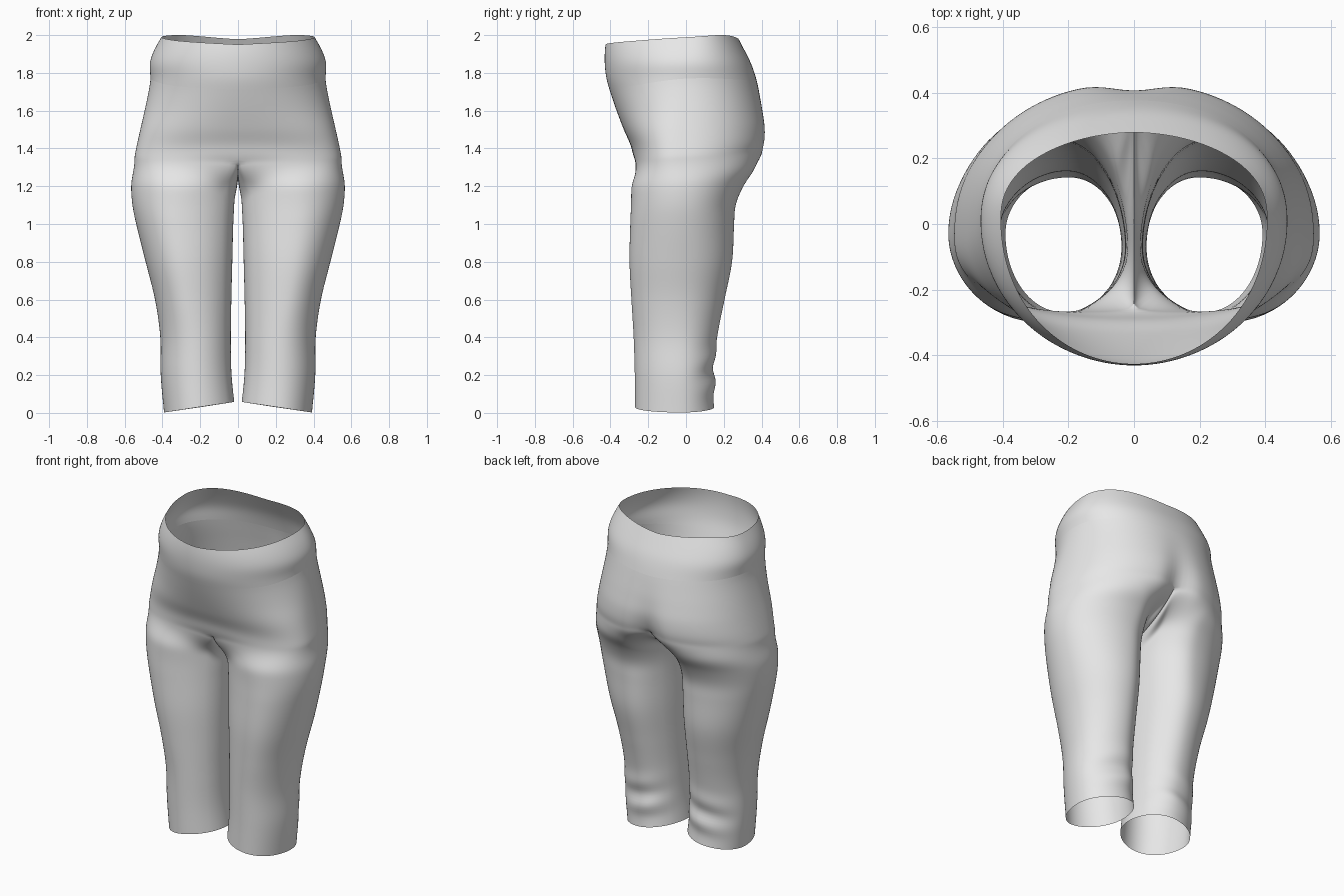
import bpy, bmesh, math

if "Cube" in bpy.data.objects:
    bpy.data.objects.remove(bpy.data.objects["Cube"])

M, K = 32, 18          # segments round the outside / along the crotch seam
PI = math.pi

# torso: z, half width, front y, back y, widest y, front squareness, cleft depth
TORSO = [
    (1.30, .560, -.283, .370, -.03, 2.5, .080),
    (1.40, .540, -.288, .422, -.03, 2.5, .060),
    (1.50, .518, -.330, .430, -.03, 2.3, .030),
    (1.60, .495, -.368, .413, -.02, 2.1, .012),
    (1.70, .474, -.402, .390, -.01, 2.0, .003),
    (1.77, .464, -.422, .372, 0.00, 2.0, .000),
    (1.85, .468, -.431, .345, 0.01, 2.0, .000),
    (1.92, .445, -.430, .310, 0.02, 2.0, .000),
    (2.00, .400, -.420, .268, 0.03, 2.0, .000)]
# leg: z, inner x, outer x, front y, back y, x of front point, x of back point
LEG = [
    (0.0, .013, .392, -.270, .150, .21, .20),
    (0.2, .034, .410, -.272, .150, .22, .20),
    (0.4, .038, .412, -.278, .166, .23, .21),
    (0.6, .035, .440, -.290, .205, .26, .22),
    (0.8, .030, .490, -.300, .245, .29, .23),
    (1.0, .025, .540, -.296, .256, .31, .23),
    (1.1, .020, .560, -.292, .264, .31, .23),
    (1.2, .017, .567, -.290, .305, .30, .22),
    (1.3, .010, .560, -.285, .370, .29, .21),
    (1.4, .010, .540, -.285, .422, .28, .20)]
RIM = [(0, 1.95), (.25, 1.968), (.5, 1.99), (.75, 2.0), (1, 1.978)]
BAND_SEAM = [(0, 1.71), (.25, 1.73), (.5, 1.77), (.75, 1.765), (1, 1.75)]
SPLIT = [(0, 1.33), (.5, 1.36), (1, 1.40)]
CROTCH_Z = [(0, 1.33), (.15, 1.275), (.3, 1.25), (.5, 1.252), (.7, 1.285), (.85, 1.33), (1, 1.40)]


def interp(table, t):
    """Smooth cubic interpolation of table rows by their first column."""
    n = len(table)
    t = min(max(t, table[0][0]), table[-1][0])
    i = 0
    while i < n - 2 and t > table[i + 1][0]:
        i += 1
    p, q = table[i], table[i + 1]
    a, b = table[max(i - 1, 0)], table[min(i + 2, n - 1)]
    h = q[0] - p[0]
    s = (t - p[0]) / h
    out = []
    for c in range(1, len(p)):
        m0 = (q[c] - a[c]) / (q[0] - a[0]) * h
        m1 = (b[c] - p[c]) / (b[0] - p[0]) * h
        out.append((2*s**3 - 3*s*s + 1)*p[c] + (s**3 - 2*s*s + s)*m0
                   + (3*s*s - 2*s**3)*q[c] + (s**3 - s*s)*m1)
    return out


def spow(v, n):
    return math.copysign(abs(v) ** (2 / n), v)


def crease(x, y, z):
    """Horizontal fold across the top of the thighs."""
    if y > -.1:
        return y
    return y + .018 * math.exp(-((z - 1.325) / .03) ** 2 - (x / .22) ** 2)


def torso_point(k, z):
    """k runs 0 at front centre to 1 at back centre."""
    a, yf, yb, yc, nf, cleft = interp(TORSO, z)
    s, c = math.sin(k * PI), math.cos(k * PI)
    n = nf if c > 0 else 2.2
    x = 0 if k in (0, 1) else a * spow(s, n)
    y = yc + (spow(c, n) * (yf - yc) if c > 0 else -spow(c, n) * (yb - yc))
    if c < 0:
        y -= cleft * math.exp(-(x / .075) ** 2)
    return x, crease(x, y, z), z


def leg_point(phi, z):
    """phi 0 front, pi/2 outside, pi back, 3pi/2 inside."""
    x0, x1, yf, yb, xf, xb = interp(LEG, z)
    s, c = math.sin(phi), math.cos(phi)
    yc = -.05 + .02 * s
    y = yc + (c * (yf - yc) if c > 0 else -c * (yb - yc))
    cx = xf + (xb - xf) * (y - yf) / (yb - yf)
    x = cx + s * ((x1 - cx) if s > 0 else (cx - x0))
    # slack folds behind the calf
    if c < 0:
        y += .014 * c * c * math.sin(38 * z + 9 * x) * math.exp(-((z - .2) / .12) ** 2)
    return x, crease(x, y, z)


def add_grid(bm, rows, closed=False):
    vs = [[bm.verts.new(p) for p in r] for r in rows]
    n = len(vs[0])
    for r, q in zip(vs, vs[1:]):
        for i in range(n if closed else n - 1):
            j = (i + 1) % n
            bm.faces.new((r[i], q[i], q[j], r[j]))


def torso_rows(top, bottom, count):
    rows = []
    for j in range(count + 1):
        v = j / count
        rows.append([torso_point(i / M, interp(top, i / M)[0] * (1 - v)
                                 + interp(bottom, i / M)[0] * v) for i in range(M + 1)])
    return rows


fabric = bpy.data.materials.new("light grey fabric")
fabric.diffuse_color = (.8, .8, .8, 1)
fabric.use_nodes = True
fabric.node_tree.nodes["Principled BSDF"].inputs["Base Color"].default_value = fabric.diffuse_color


def finish(name, bm):
    bmesh.ops.remove_doubles(bm, verts=bm.verts, dist=1e-4)
    me = bpy.data.meshes.new(name)
    bm.to_mesh(me)
    bm.free()
    me.materials.append(fabric)
    for p in me.polygons:
        p.use_smooth = True
    ob = bpy.data.objects.new(name, me)
    bpy.context.collection.objects.link(ob)
    mirror = ob.modifiers.new("mirror", 'MIRROR')
    mirror.use_clip = True
    mirror.merge_threshold = .001
    sub = ob.modifiers.new("smooth", 'SUBSURF')
    sub.levels = sub.render_levels = 1
    return ob


# waistband
bm = bmesh.new()
add_grid(bm, torso_rows(RIM, BAND_SEAM, 8))
finish("waistband", bm)

# hips and legs in one skin, split at the crotch seam
bm = bmesh.new()
hips = torso_rows(BAND_SEAM, SPLIT, 14)
add_grid(bm, hips)

top = list(hips[-1])
y_front, y_back = top[0][1], top[-1][1]
for i in range(1, K):
    k = 1 - i / K
    top.append((0, y_front + (y_back - y_front) * k, interp(CROTCH_Z, k)[0]))

WRAP = .9
phis = [-WRAP + (PI + 2 * WRAP) * i / M for i in range(M + 1)]
phis += [PI + WRAP + (PI - 2 * WRAP) * i / K for i in range(1, K)]

rows = [top]
ROWS = 44
for j in range(1, ROWS + 1):
    v = (j / ROWS) ** 1.15
    s = min(v / .12, 1)
    s = s * s * (3 - 2 * s)
    ring = []
    for (tx, ty, tz), phi in zip(top, phis):
        hem = .03 - .028 * math.sin(phi)          # hem drops to the outside
        z = tz + (hem - tz) * v
        lx, ly = leg_point(phi, z)
        ring.append((tx + (lx - tx) * s, ty + (ly - ty) * s, z))
    rows.append(ring)
add_grid(bm, rows, closed=True)
finish("hips_and_legs", bm)
